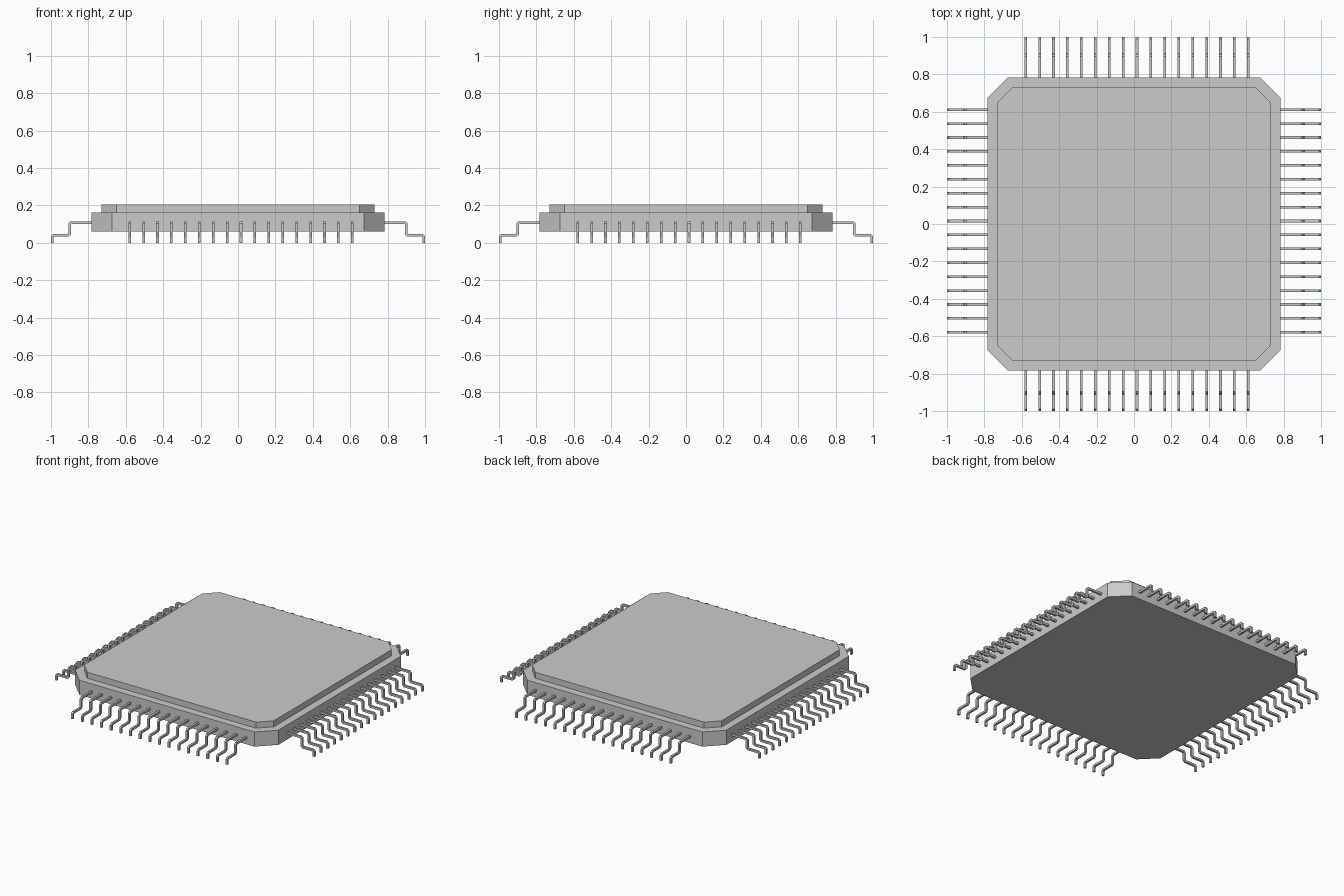
import bpy, bmesh
from mathutils import Vector

if "Cube" in bpy.data.objects:
    bpy.data.objects.remove(bpy.data.objects["Cube"])

PINS, PITCH, SHIFT, W = 17, 0.0744, 0.016, 0.014


def make_object(name, bm):
    bmesh.ops.recalc_face_normals(bm, faces=bm.faces)
    mesh = bpy.data.meshes.new(name)
    bm.to_mesh(mesh)
    bm.free()
    obj = bpy.data.objects.new(name, mesh)
    bpy.context.collection.objects.link(obj)
    return obj


def chamfered_slab(name, half, cut, z0, z1):
    """Square plate with cut corners."""
    bm = bmesh.new()
    a, b = half, half - cut
    outline = [(a, -b), (a, b), (b, a), (-b, a), (-a, b), (-a, -b), (-b, -a), (b, -a)]
    face = bm.faces.new([bm.verts.new((x, y, z0)) for x, y in outline])
    ext = bmesh.ops.extrude_face_region(bm, geom=[face])
    top = [v for v in ext["geom"] if isinstance(v, bmesh.types.BMVert)]
    bmesh.ops.translate(bm, verts=top, vec=(0, 0, z1 - z0))
    return make_object(name, bm)


def lead_row(name, along_x):
    """One stepped lead, swept along its path, arrayed and mirrored."""
    c = 0.008
    path = [(0.76, 0.108), (0.9 - c, 0.108), (0.9, 0.108 - c), (0.9, 0.041 + c),
            (0.9 + c, 0.041), (0.993 - c, 0.041), (0.993, 0.041 - c), (0.993, 0)]
    pts = [Vector(p) for p in path]
    start = SHIFT - PITCH * (PINS - 1) / 2
    bm = bmesh.new()
    rings = []
    for i, p in enumerate(pts):
        d0 = (p - pts[i - 1]).normalized() if i else (pts[1] - p).normalized()
        d1 = (pts[i + 1] - p).normalized() if i < len(pts) - 1 else d0
        t = (d0 + d1).normalized()
        n = Vector((-t.y, t.x)) * (W / 2 / t.dot(d0))
        ring = []
        for s, side in ((-1, -1), (1, -1), (1, 1), (-1, 1)):
            r = p + n * s
            q = start + side * W / 2
            ring.append(bm.verts.new((q, -r.x, r.y) if along_x else (r.x, q, r.y)))
        rings.append(ring)
    for r0, r1 in zip(rings, rings[1:]):
        for k in range(4):
            m = (k + 1) % 4
            bm.faces.new((r0[k], r0[m], r1[m], r1[k]))
    bm.faces.new(rings[0])
    bm.faces.new(rings[-1])
    obj = make_object(name, bm)
    arr = obj.modifiers.new("Row", "ARRAY")
    arr.count = PINS
    arr.use_relative_offset = False
    arr.use_constant_offset = True
    arr.constant_offset_displace = (PITCH, 0, 0) if along_x else (0, PITCH, 0)
    mir = obj.modifiers.new("Opposite side", "MIRROR")
    mir.use_axis = (not along_x, along_x, False)
    mir.use_mirror_merge = False


# Package body and raised lid
chamfered_slab("package_body", 0.783, 0.109, 0.06, 0.162)
chamfered_slab("raised_lid", 0.73, 0.08, 0.162, 0.204)

# Leads on all four sides
lead_row("front_back_leads", True)
lead_row("left_right_leads", False)
